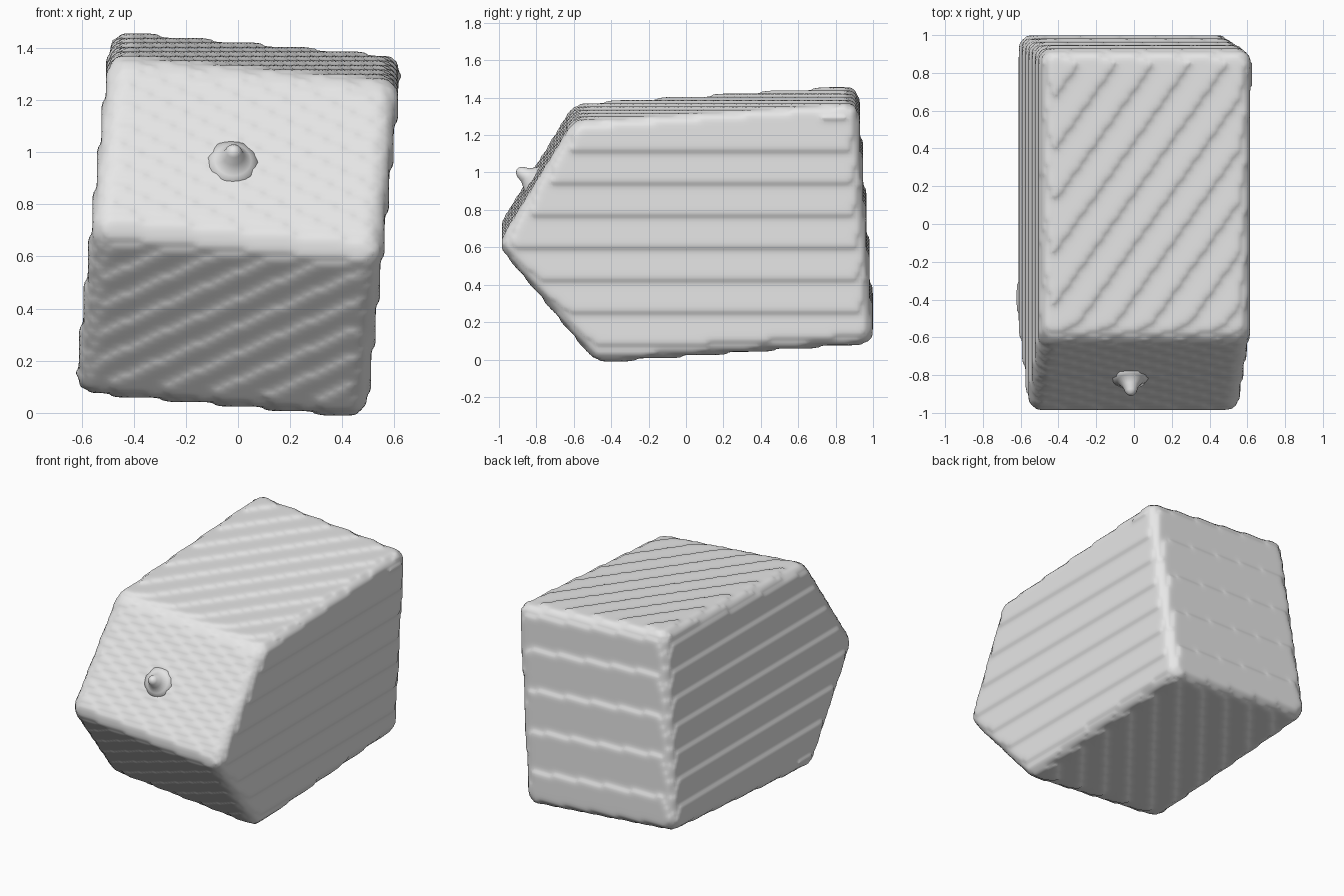
import bpy
import bmesh
from math import tau, cos, sin
from mathutils import Vector

old = bpy.data.objects.get("Cube")
if old:
    bpy.data.objects.remove(old, do_unlink=True)

grey = bpy.data.materials.new("light grey")
grey.use_nodes = True
colour = (0.8, 0.8, 0.8, 1)
grey.diffuse_color = colour
grey.node_tree.nodes["Principled BSDF"].inputs["Base Color"].default_value = colour


def make_object(name, bm):
    bmesh.ops.recalc_face_normals(bm, faces=bm.faces)
    for face in bm.faces:
        face.smooth = True
    mesh = bpy.data.meshes.new(name)
    bm.to_mesh(mesh)
    bm.free()
    mesh.materials.append(grey)
    obj = bpy.data.objects.new(name, mesh)
    bpy.context.collection.objects.link(obj)
    return obj


# Block body: five-sided side profile (y, z), extruded across the width
profile = [(-0.6, 1.325), (0.92, 1.42), (1.005, 0.13), (-0.48, 0.025), (-1.01, 0.655)]
half_width = 0.56
bm = bmesh.new()
side = bm.faces.new([bm.verts.new((-half_width, y, z)) for y, z in profile])
extruded = bmesh.ops.extrude_face_region(bm, geom=[side], use_keep_orig=True)
moved = [v for v in extruded["geom"] if isinstance(v, bmesh.types.BMVert)]
bmesh.ops.translate(bm, verts=moved, vec=(2 * half_width, 0, 0))

# Lean the block slightly sideways
for v in bm.verts:
    x, y, z = v.co
    v.co = (x + 0.1 * (z - 0.7), y, z - 0.088 * x)
bmesh.ops.recalc_face_normals(bm, faces=bm.faces)
bmesh.ops.bevel(bm, geom=bm.edges[:], offset=0.07, segments=3, profile=0.5, affect='EDGES')
body = make_object("block_body", bm)

# Fine stepped surface, softened into shallow ripples
steps = body.modifiers.new("steps", 'REMESH')
steps.mode = 'BLOCKS'
steps.octree_depth = 7
steps.scale = 0.9
steps.use_smooth_shade = True
soften = body.modifiers.new("soften", 'SMOOTH')
soften.factor = 0.5
soften.iterations = 10

# Small pointed nub on the upper front slope: flared rings around its axis
rings = [(0.13, -0.012), (0.07, 0.012), (0.042, 0.045), (0.03, 0.08), (0.016, 0.096)]
sides = 24
bm = bmesh.new()
loops = [[bm.verts.new((r * cos(tau * i / sides), r * sin(tau * i / sides), h))
          for i in range(sides)] for r, h in rings]
for low, high in zip(loops, loops[1:]):
    for i in range(sides):
        j = (i + 1) % sides
        bm.faces.new((low[i], low[j], high[j], high[i]))
bm.faces.new(loops[0])
tip = bm.verts.new((0, 0, 0.1))
for i in range(sides):
    bm.faces.new((loops[-1][i], loops[-1][(i + 1) % sides], tip))
nub = make_object("front_nub", bm)
nub.location = (-0.02, -0.82, 0.963)
nub.rotation_euler = Vector((0.046, -0.853, 0.522)).to_track_quat('Z', 'Y').to_euler()
